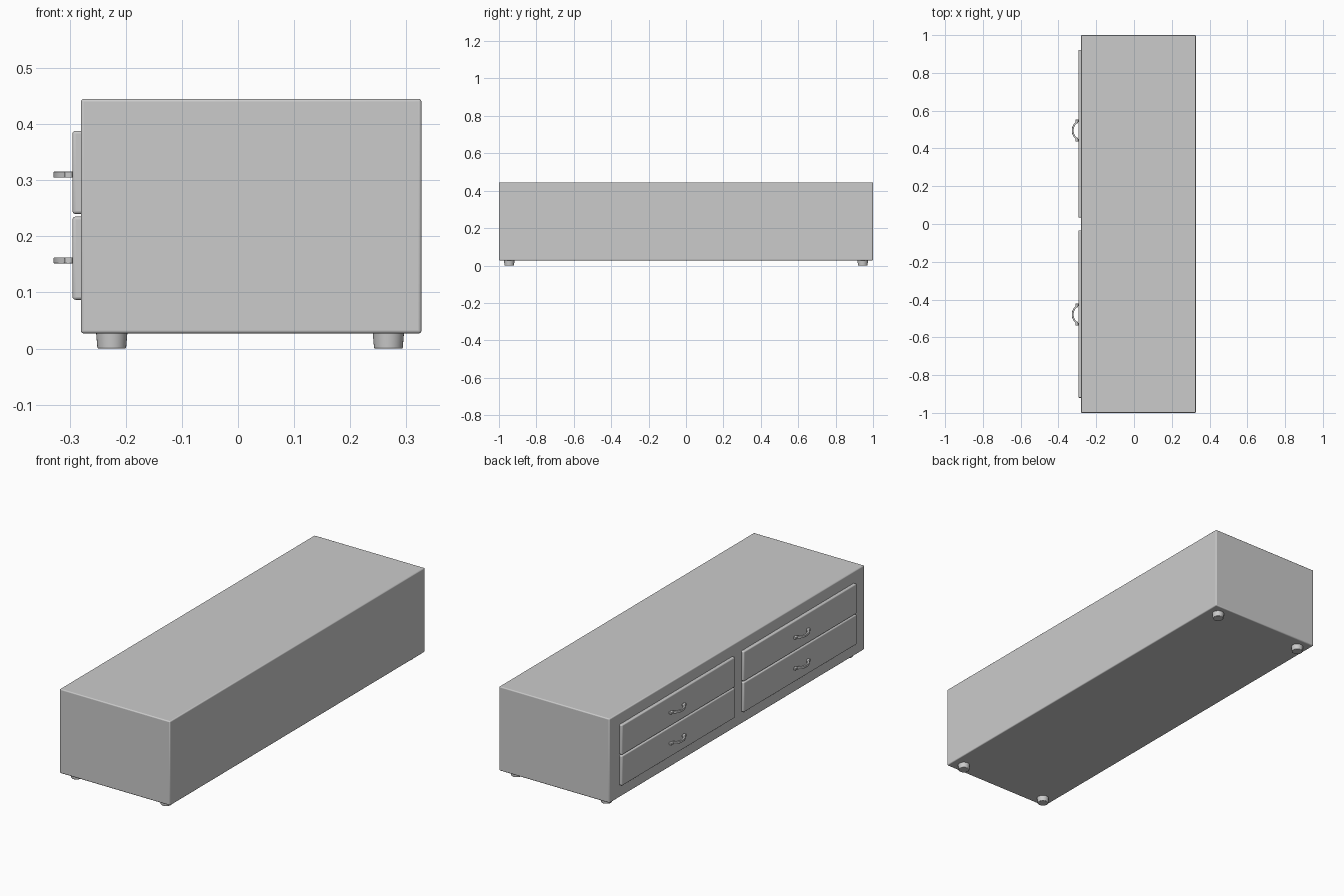
import bpy, bmesh, math
from mathutils import Vector

if "Cube" in bpy.data.objects:
    bpy.data.objects.remove(bpy.data.objects["Cube"])


def add_object(name, bm, bevel=0.0, segments=3):
    bmesh.ops.recalc_face_normals(bm, faces=bm.faces)
    mesh = bpy.data.meshes.new(name)
    bm.to_mesh(mesh)
    bm.free()
    ob = bpy.data.objects.new(name, mesh)
    bpy.context.collection.objects.link(ob)
    if bevel:
        mod = ob.modifiers.new("soft_edges", 'BEVEL')
        mod.width, mod.segments = bevel, segments
        mod.limit_method, mod.angle_limit = 'ANGLE', math.radians(40)
    bpy.ops.object.select_all(action='DESELECT')
    ob.select_set(True)
    bpy.context.view_layer.objects.active = ob
    bpy.ops.object.shade_smooth_by_angle(angle=math.radians(35))
    return ob


def box(name, lo, hi, bevel):
    lo, hi = Vector(lo), Vector(hi)
    bm = bmesh.new()
    bmesh.ops.create_cube(bm, size=1)
    for v in bm.verts:
        v.co = Vector(v.co[i] * (hi - lo)[i] + (lo + hi)[i] / 2 for i in range(3))
    return add_object(name, bm, bevel)


def handle(name, y, z):
    # bow-shaped ribbon with flat end pads, extruded vertically
    half = [(0.059, 0.295, 0.309), (0.045, 0.295, 0.309), (0.041, 0.297, 0.312),
            (0.036, 0.303, 0.318), (0.028, 0.311, 0.323), (0.018, 0.317, 0.327),
            (0.008, 0.3195, 0.3285)]
    rows = half + [(-p, a, b) for p, a, b in reversed(half)]
    inner = [(-a, y + p) for p, a, b in rows]
    outer = [(-b, y + p) for p, a, b in rows]
    h = 0.0055
    bm = bmesh.new()
    grid = [[bm.verts.new((x, yy, z + s * h)) for x, yy in line]
            for line, s in ((inner, -1), (outer, -1), (outer, 1), (inner, 1))]
    for k in range(4):
        a, b = grid[k], grid[(k + 1) % 4]
        for i in range(len(rows) - 1):
            bm.faces.new((a[i], a[i + 1], b[i + 1], b[i]))
    for i in (0, -1):
        bm.faces.new([line[i] for line in grid])
    return add_object(name, bm, 0.001, 2)


# cabinet body
box("cabinet_body", (-0.28, -1, 0.027), (0.327, 1, 0.445), 0.005)

# two columns of two drawers, each with a handle
for side, y0, y1, hy in (("near", -0.92, -0.034, -0.479), ("far", 0.034, 0.922, 0.495)):
    for level, z0, z1 in (("lower", 0.087, 0.235), ("upper", 0.24, 0.388)):
        box(f"drawer_{side}_{level}", (-0.295, y0, z0), (-0.27, y1, z1), 0.005)
        handle(f"handle_{side}_{level}", hy, (z0 + z1) / 2 - 0.004)

# four tapered round feet
for x in (-0.225, 0.268):
    for y in (-0.945, 0.945):
        bm = bmesh.new()
        bmesh.ops.create_cone(bm, cap_ends=True, segments=32, radius1=0.0255,
                              radius2=0.028, depth=0.03)
        bmesh.ops.translate(bm, verts=bm.verts, vec=(x, y, 0.015))
        add_object("foot", bm, 0.002, 2)
